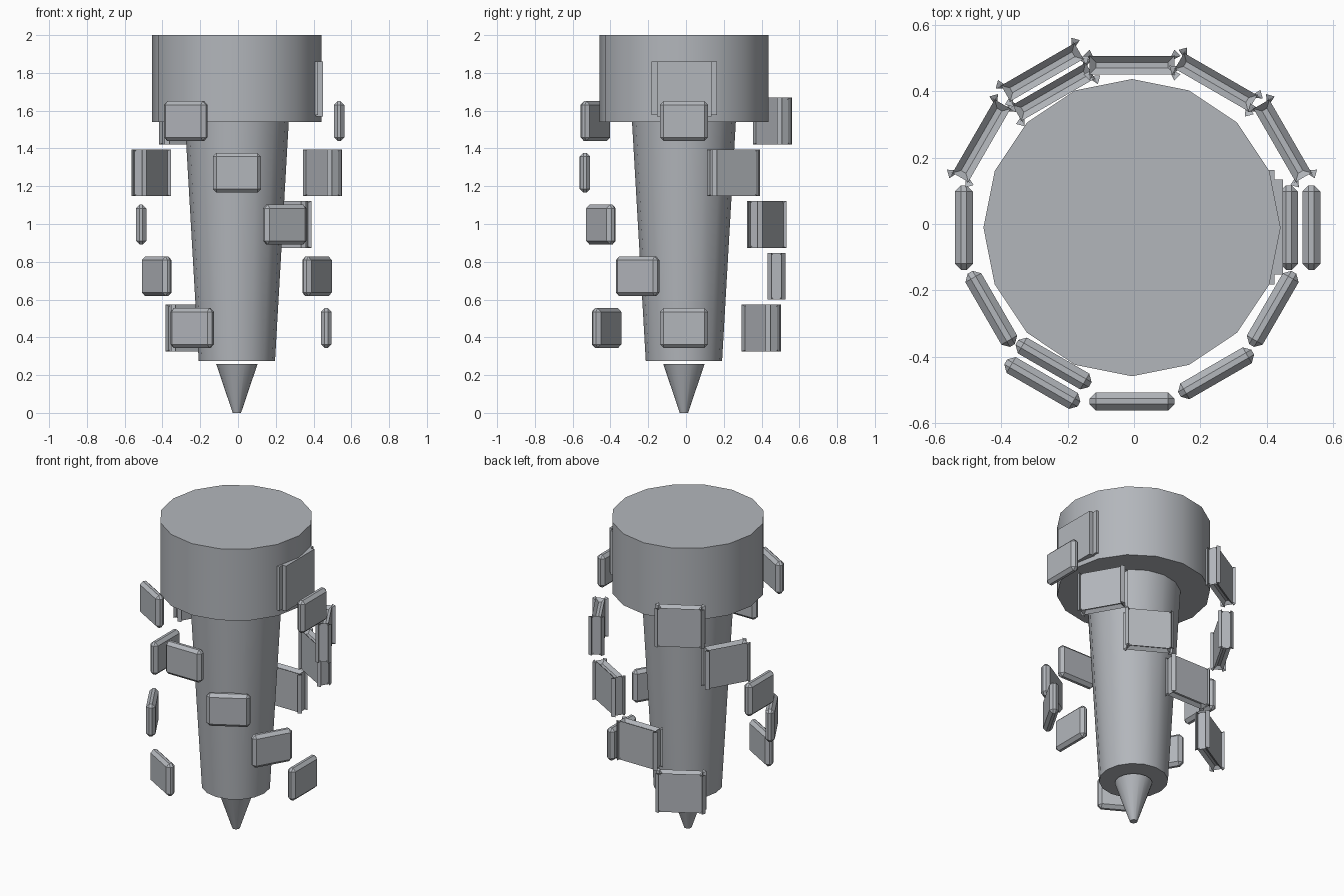
import bpy, bmesh, math
from mathutils import Matrix, Vector

if "Cube" in bpy.data.objects:
    bpy.data.objects.remove(bpy.data.objects["Cube"])

CX, CY = -0.006, -0.011  # axis of the body

grey = bpy.data.materials.new("blue_grey")
grey.diffuse_color = (0.45, 0.47, 0.50, 1)
grey.use_nodes = True
grey.node_tree.nodes["Principled BSDF"].inputs["Base Color"].default_value = grey.diffuse_color


def make_object(name, bm):
    me = bpy.data.meshes.new(name)
    bm.to_mesh(me)
    bm.free()
    me.materials.append(grey)
    ob = bpy.data.objects.new(name, me)
    bpy.context.collection.objects.link(ob)
    return ob


def frustum(name, z0, z1, r0, r1, sides=16):
    """Round part with smooth sides and sharp rims."""
    bm = bmesh.new()
    bmesh.ops.create_cone(bm, cap_ends=True, segments=sides, radius1=r0, radius2=r1,
                          depth=z1 - z0,
                          matrix=Matrix.Translation((CX, CY, (z0 + z1) / 2)))
    for f in bm.faces:
        f.smooth = len(f.verts) == 4
    for e in bm.edges:
        e.smooth = all(len(f.verts) == 4 for f in e.link_faces)
    return make_object(name, bm)


def plate(name, half, c, flared, matrix):
    """Box with chamfered edges; flared plates have lips turned outward at the rim."""
    bm = bmesh.new()
    k = c if flared else -c
    hx, hy, hz = half  # x radial, y tangential, z up
    corner = {}
    for sx in (-1, 1):
        for sy in (-1, 1):
            for sz in (-1, 1):
                pts = ((hx, hy + k, hz + k), (hx + k, hy, hz + k), (hx - c, hy - c, hz))
                corner[sx, sy, sz] = [bm.verts.new((p[0] * sx, p[1] * sy, p[2] * sz))
                                      for p in pts]
    ring = ((-1, -1), (1, -1), (1, 1), (-1, 1))

    def key(axis, s, u, v):
        k3 = [0, 0, 0]
        k3[axis], k3[(axis + 1) % 3], k3[(axis + 2) % 3] = s, u, v
        return tuple(k3)

    for a in range(3):
        b, d = (a + 1) % 3, (a + 2) % 3
        # main faces
        for s in (-1, 1):
            bm.faces.new([corner[key(a, s, u, v)][a] for u, v in ring][::s])
        # chamfer strips along axis a
        for u, v in ring:
            p, q = corner[key(a, -1, u, v)], corner[key(a, 1, u, v)]
            bm.faces.new([p[b], q[b], q[d], p[d]][::-u * v])
    # corner triangles
    for (sx, sy, sz), vs in corner.items():
        bm.faces.new(vs[::sx * sy * sz])
    bm.transform(matrix)
    return make_object(name, bm)


# body
frustum("head", 1.54, 2.0, 0.448, 0.448)
frustum("tapered_shaft", 0.275, 1.545, 0.202, 0.275)
frustum("tip", 0.0, 0.26, 0.022, 0.11)

# floating plates: five levels of three, each level turned 30 degrees
for level in range(5):
    r = 0.541 - 0.017 * level
    z = 1.545 - 0.274 * level
    for i in range(3):
        deg = (level * 30 + i * 120) % 360
        m = (Matrix.Translation((CX, CY, z)) @ Matrix.Rotation(math.radians(deg), 4, 'Z')
             @ Matrix.Translation((r, 0, 0)))
        plate(f"plate_{level}_{i}", (0.0275, 0.1275, 0.105), 0.019, 0 < deg < 180, m)


# stepped panel on the side of the head
def box(name, lo, hi):
    bm = bmesh.new()
    lo, hi = Vector(lo), Vector(hi)
    bmesh.ops.create_cube(bm, size=1, matrix=Matrix.Translation((lo + hi) / 2)
                          @ Matrix.Diagonal((*(hi - lo), 1)))
    return make_object(name, bm)


box("head_panel_back", (0.38, -0.183, 1.577), (0.424, 0.163, 1.86))
box("head_panel_front", (0.40, -0.153, 1.57), (0.45, 0.134, 1.86))
